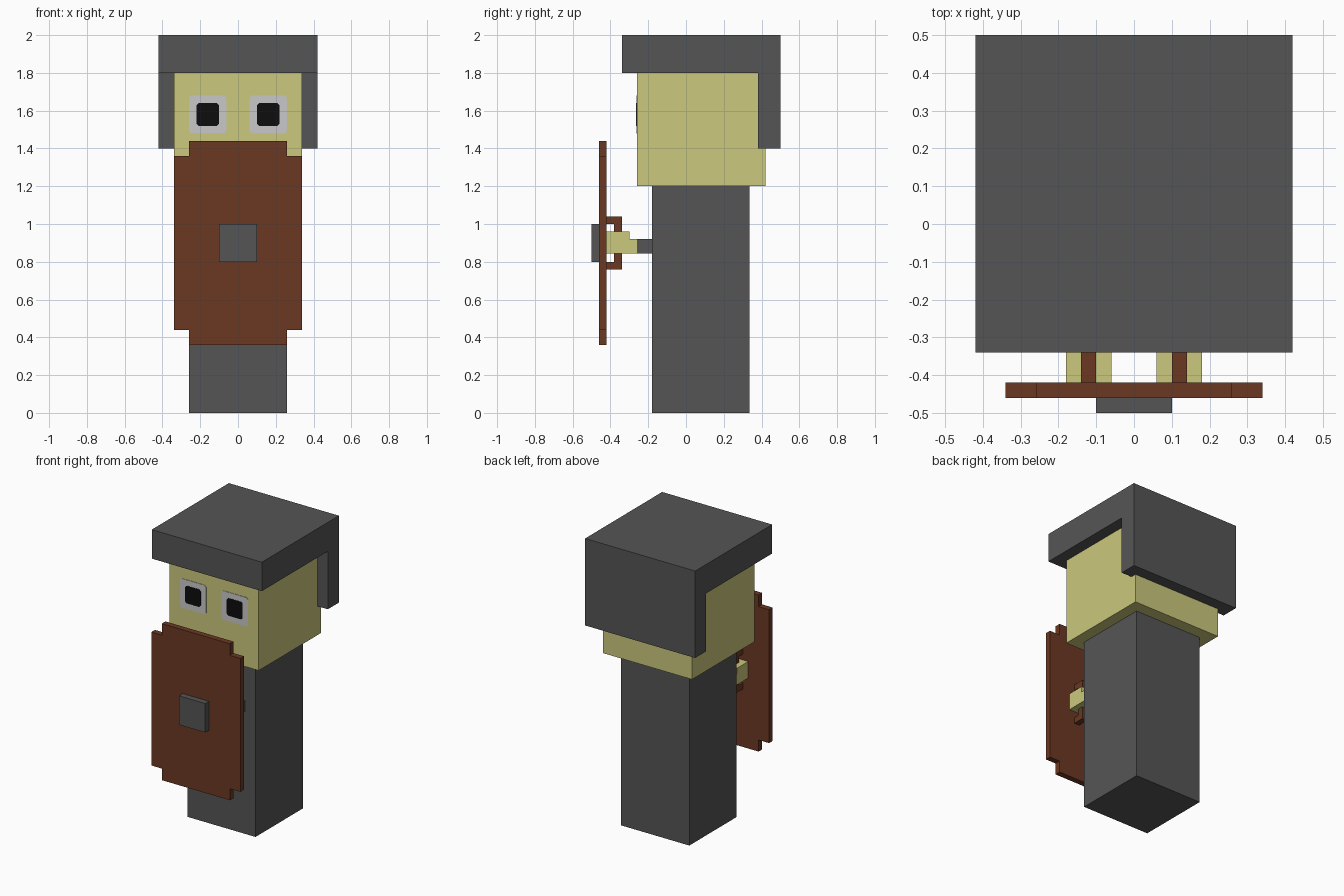
import bpy, bmesh

if "Cube" in bpy.data.objects:
    bpy.data.objects.remove(bpy.data.objects["Cube"])


def material(name, rgb):
    m = bpy.data.materials.new(name)
    m.diffuse_color = (*rgb, 1.0)
    m.use_nodes = True
    m.node_tree.nodes["Principled BSDF"].inputs["Base Color"].default_value = m.diffuse_color
    return m


GREY = material("dark grey", (0.091, 0.091, 0.091))
SKIN = material("pale yellow", (0.60, 0.58, 0.20))
WOOD = material("brown wood", (0.147, 0.040, 0.016))
WHITE = material("eye white", (0.58, 0.58, 0.58))
BLACK = material("pupil black", (0.004, 0.004, 0.004))


def prism(name, outline, axis, lo, hi, mat):
    """Extrude a 2D outline along 'x' (outline is y,z) or 'y' (outline is x,z)."""
    bm = bmesh.new()
    place = (lambda a, b: (lo, a, b)) if axis == 'x' else (lambda a, b: (a, lo, b))
    face = bm.faces.new([bm.verts.new(place(a, b)) for a, b in outline])
    ext = bmesh.ops.extrude_face_region(bm, geom=[face])
    d = hi - lo
    verts = [v for v in ext["geom"] if isinstance(v, bmesh.types.BMVert)]
    bmesh.ops.translate(bm, verts=verts, vec=(d, 0, 0) if axis == 'x' else (0, d, 0))
    bmesh.ops.recalc_face_normals(bm, faces=bm.faces)
    mesh = bpy.data.meshes.new(name)
    bm.to_mesh(mesh)
    bm.free()
    mesh.materials.append(mat)
    ob = bpy.data.objects.new(name, mesh)
    bpy.context.collection.objects.link(ob)
    return ob


def box(name, x, y, z, mat):
    return prism(name, [(x[0], z[0]), (x[1], z[0]), (x[1], z[1]), (x[0], z[1])],
                 'y', y[0], y[1], mat)


def cut_square(cx, cz, r, c):
    """Square outline with chamfered corners."""
    pts = [(r - c, -r), (r, -r + c), (r, r - c), (r - c, r)]
    pts += [(-a, -b) for a, b in pts]
    return [(cx + a, cz + b) for a, b in pts]


# Body and head
box("body", (-0.26, 0.26), (-0.18, 0.335), (0, 1.2), GREY)
box("head", (-0.34, 0.34), (-0.26, 0.42), (1.2, 1.88), SKIN)

# Helmet: flat cap with a neck guard behind
prism("helmet", [(-0.34, 1.8), (0.38, 1.8), (0.38, 1.4), (0.5, 1.4), (0.5, 2.0), (-0.34, 2.0)],
      'x', -0.42, 0.42, GREY)

# Shield with stepped corners, and its boss
quarter = [(0.26, 0.54), (0.26, 0.46), (0.34, 0.46)]
right = quarter + [(x, -z) for x, z in reversed(quarter)]
outline = right + [(-x, -z) for x, z in right]
prism("shield", [(x, z + 0.9) for x, z in outline], 'y', -0.46, -0.42, WOOD)
box("shield_boss", (-0.1, 0.1), (-0.5, -0.46), (0.8, 1.0), GREY)

for side, s in (("left", -1), ("right", 1)):
    def span(a, b):
        return sorted((s * a, s * b))

    # Eye: thin white plate and pupil
    prism(side + "_eye", cut_square(s * 0.16, 1.58, 0.10, 0.012), 'y', -0.263, -0.259, WHITE)
    prism(side + "_pupil", cut_square(s * 0.16, 1.58, 0.06, 0.012), 'y', -0.266, -0.262, BLACK)

    # Sleeve and stepped fist
    box(side + "_sleeve", span(0.06, 0.18), (-0.26, -0.18), (0.845, 0.92), GREY)
    prism(side + "_hand", [(-0.42, 0.845), (-0.26, 0.845), (-0.26, 0.92), (-0.30, 0.92),
                           (-0.30, 0.96), (-0.42, 0.96)], 'x', *span(0.06, 0.18), SKIN)

    # Bracket handle on the back of the shield
    prism(side + "_shield_handle", [(-0.42, 0.76), (-0.34, 0.76), (-0.34, 1.04), (-0.42, 1.04),
                                    (-0.42, 1.0), (-0.38, 1.0), (-0.38, 0.8), (-0.42, 0.8)],
          'x', *span(0.10, 0.14), WOOD)
